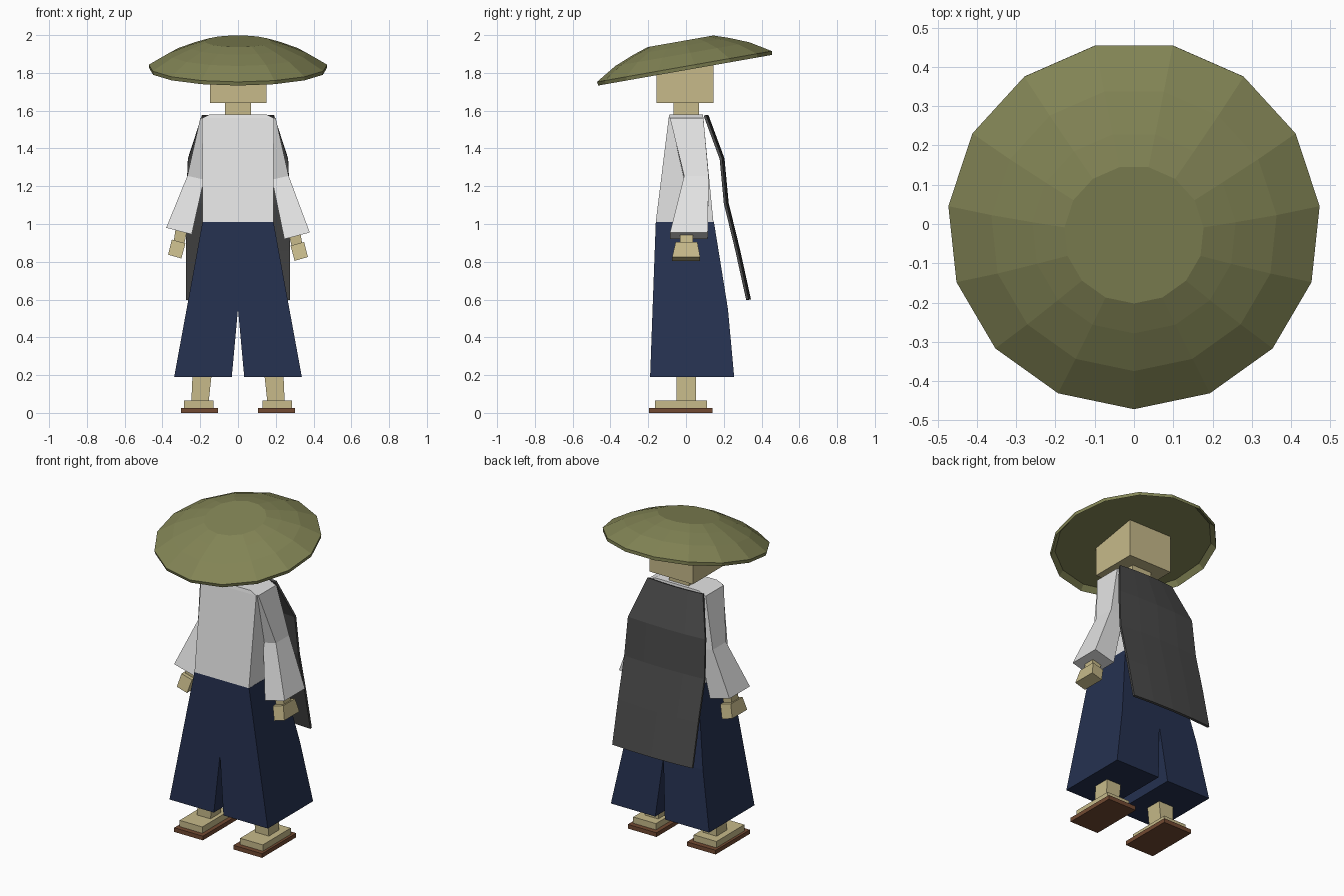
import bpy
import bmesh
import math
from mathutils import Matrix

if "Cube" in bpy.data.objects:
    bpy.data.objects.remove(bpy.data.objects["Cube"])


def paint(name, srgb):
    mat = bpy.data.materials.new(name)
    lin = [((c / 255 + 0.055) / 1.055) ** 2.4 for c in srgb]
    mat.diffuse_color = (*lin, 1)
    mat.use_nodes = True
    mat.node_tree.nodes["Principled BSDF"].inputs["Base Color"].default_value = mat.diffuse_color
    return mat


OLIVE = paint("olive_straw", (130, 132, 85))
SKIN = paint("skin", (199, 186, 138))
WHITE = paint("white_cloth", (228, 228, 228))
NAVY = paint("navy_cloth", (37, 49, 80))
GREY = paint("dark_grey_cloth", (72, 72, 72))
BROWN = paint("brown_leather", (114, 74, 50))


def finish(bm, name, mat):
    bmesh.ops.recalc_face_normals(bm, faces=bm.faces[:])
    mesh = bpy.data.meshes.new(name)
    bm.to_mesh(mesh)
    bm.free()
    mesh.materials.append(mat)
    obj = bpy.data.objects.new(name, mesh)
    bpy.context.collection.objects.link(obj)
    return obj


def rect(x0, x1, y0, y1, z0, z1=None):
    """Four-point cross-section, z0 at x0 and z1 at x1."""
    z1 = z0 if z1 is None else z1
    return [(x0, y0, z0), (x1, y0, z1), (x1, y1, z1), (x0, y1, z0)]


def loft(name, mat, rings, side=1):
    """Skin a stack of cross-sections and cap both ends."""
    bm = bmesh.new()
    loops = [[bm.verts.new((side * x, y, z)) for x, y, z in r] for r in rings]
    n = len(loops[0])
    for a, b in zip(loops, loops[1:]):
        for i in range(n):
            j = (i + 1) % n
            bm.faces.new((a[i], a[j], b[j], b[i]))
    bm.faces.new(loops[0])
    bm.faces.new(loops[-1])
    return finish(bm, name, mat)


# Hat: tilted fifteen-sided shell with a slightly recessed underside
def hat_ring(radius, z):
    step = math.tau / 15
    return [(radius * math.sin(i * step), -radius * math.cos(i * step), z)
            for i in range(15)]


profile = [(0.445, 0.03), (0.472, 0.0), (0.475, 0.02), (0.365, 0.086),
           (0.26, 0.128), (0.178, 0.155)]
hat = loft("hat", OLIVE, [hat_ring(r, z) for r, z in profile])
hat.data.transform(Matrix.Translation((0, 0, 1.815))
                   @ Matrix.Rotation(math.radians(10), 4, 'X'))

# Head and neck
loft("head", SKIN, [rect(-0.148, 0.15, -0.155, 0.145, z) for z in (1.64, 1.87)])
loft("neck", SKIN, [rect(-0.068, 0.068, -0.065, 0.07, z) for z in (1.56, 1.64)])

# Shirt body
loft("shirt", WHITE, [rect(-0.187, 0.187, -0.16, 0.145, 1.01),
                      rect(-0.19, 0.19, -0.092, 0.092, 1.56),
                      rect(-0.15, 0.15, -0.088, 0.09, 1.58)])

# Cape: draped sheet, slightly curved across its width
cape_rows = [(0.19, 0.1, 1.575), (0.265, 0.185, 1.345), (0.275, 0.207, 1.11),
             (0.275, 0.268, 0.86), (0.275, 0.325, 0.6)]
bm = bmesh.new()
grid = []
for half, y, z in cape_rows:
    cols = [-1, -0.5, 0, 0.5, 1]
    grid.append([bm.verts.new((half * t, y + 0.012 * (1 - t * t), z))
                 for t in cols])
for a, b in zip(grid, grid[1:]):
    for i in range(4):
        bm.faces.new((a[i], a[i + 1], b[i + 1], b[i]))
cape = finish(bm, "cape", GREY)
thick = cape.modifiers.new("thickness", 'SOLIDIFY')
thick.thickness = 0.014
thick.offset = 0

for side, label in ((1, "right"), (-1, "left")):
    lift = 0.0 if side > 0 else 0.025  # one arm hangs slightly higher

    # Wide sleeve bent at the elbow
    loft("sleeve_" + label, WHITE, [
        rect(0.16, 0.2, -0.085, 0.092, 1.565, 1.56),
        rect(0.18, 0.268, -0.01, 0.12, 1.235, 1.255),
        rect(0.245, 0.38, -0.085, 0.115, 0.92 + lift, 0.955 + lift)], side)

    # Wrist and fist
    loft("wrist_" + label, SKIN, [
        rect(0.265, 0.327, -0.032, 0.036, 0.96 + lift, 0.975 + lift),
        rect(0.285, 0.34, -0.032, 0.036, 0.88 + lift / 2, 0.895 + lift / 2)],
        side)
    loft("hand_" + label, SKIN, [
        rect(0.278, 0.35, -0.055, 0.06, 0.885 + lift / 2, 0.905 + lift / 2),
        rect(0.3, 0.37, -0.073, 0.075, 0.805 + lift / 2, 0.825 + lift / 2)],
        side)

    # Wide trouser leg, joined at the centre above the crotch
    loft("trouser_leg_" + label, NAVY, [
        rect(0, 0.188, -0.16, 0.148, 1.01),
        rect(0, 0.272, -0.177, 0.222, 0.55),
        rect(0.033, 0.338, -0.19, 0.255, 0.19)], side)

    # Shin, foot and sandal
    loft("shin_" + label, SKIN, [
        rect(0.138, 0.24, -0.05, 0.052, 0.22),
        rect(0.155, 0.247, -0.05, 0.052, 0.06)], side)
    loft("foot_" + label, SKIN,
         [rect(0.13, 0.286, -0.165, 0.11, z) for z in (0.025, 0.065)], side)
    loft("sandal_" + label, BROWN,
         [rect(0.105, 0.302, -0.195, 0.14, z) for z in (0.0, 0.026)], side)
